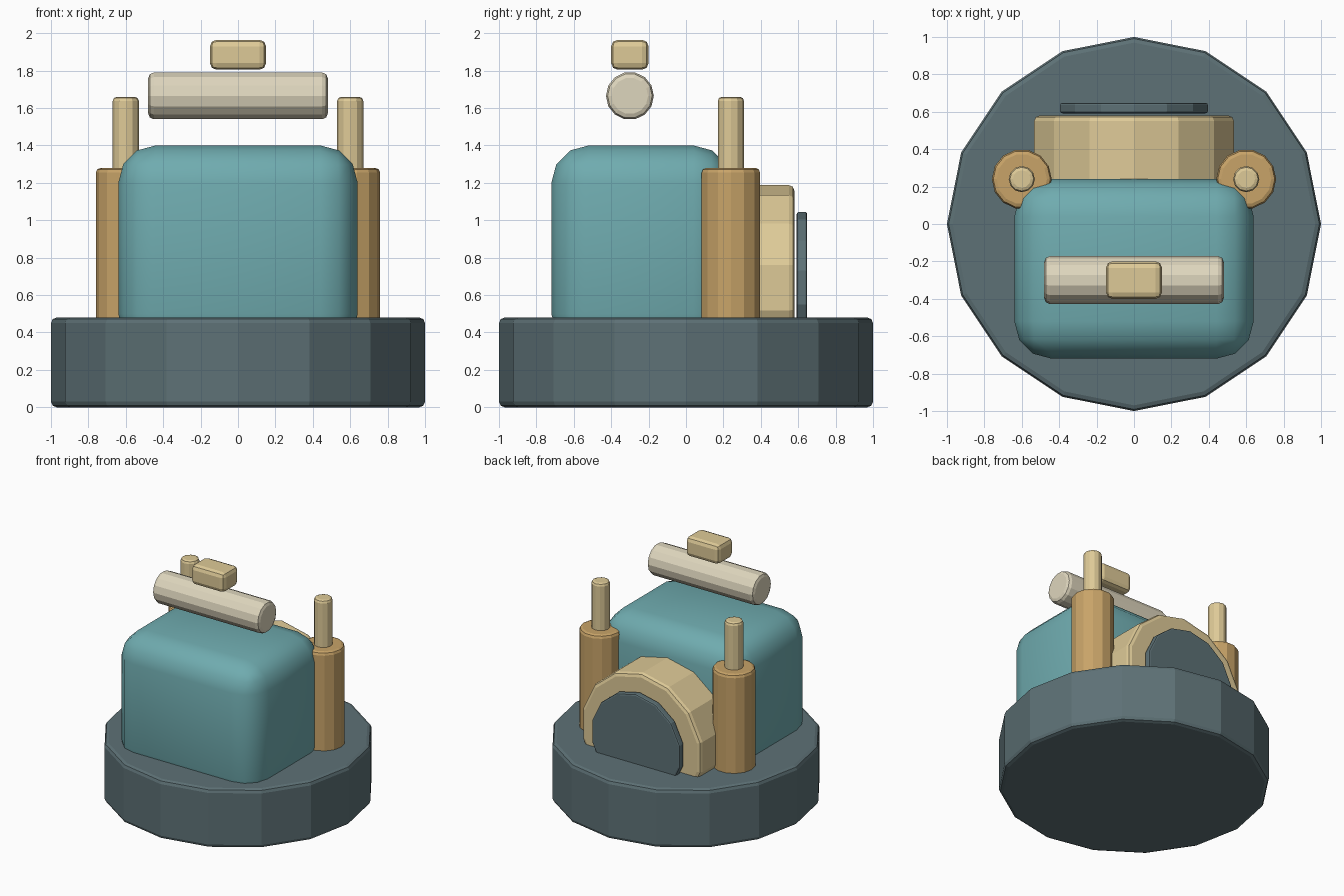
import bpy
from math import pi, radians

if "Cube" in bpy.data.objects:
    bpy.data.objects.remove(bpy.data.objects["Cube"])


def material(name, rgb):
    m = bpy.data.materials.new(name)
    m.diffuse_color = (*rgb, 1)
    m.use_nodes = True
    m.node_tree.nodes["Principled BSDF"].inputs["Base Color"].default_value = m.diffuse_color
    return m


SLATE = material("slate", (0.11, 0.165, 0.18))
TEAL = material("teal", (0.16, 0.41, 0.43))
BRASS = material("brass", (0.58, 0.37, 0.14))
SAND = material("sand", (0.73, 0.59, 0.31))
CREAM = material("cream", (0.73, 0.67, 0.51))


def finish(name, mat, bevel, segments):
    ob = bpy.context.object
    ob.name = name
    ob.data.materials.append(mat)
    bpy.ops.object.transform_apply(location=False, rotation=True, scale=True)
    mod = ob.modifiers.new("bevel", 'BEVEL')
    mod.width = bevel
    mod.segments = segments
    mod.limit_method = 'ANGLE'
    mod.angle_limit = radians(40)
    return ob


def box(name, lo, hi, mat, bevel, segments):
    centre = [(a + b) / 2 for a, b in zip(lo, hi)]
    bpy.ops.mesh.primitive_cube_add(size=1, location=centre)
    bpy.context.object.scale = [b - a for a, b in zip(lo, hi)]
    return finish(name, mat, bevel, segments)


def cylinder(name, centre, r, depth, sides, mat, bevel, rot=(0, 0, 0), segments=1):
    bpy.ops.mesh.primitive_cylinder_add(vertices=sides, radius=r, depth=depth,
                                        location=centre, rotation=rot)
    return finish(name, mat, bevel, segments)


# round base
cylinder("base", (0, 0, 0.24), 1.0, 0.48, 16, SLATE, 0.03, segments=2)

# rounded main body, sunk into the base
box("body", (-0.64, -0.72, 0.3), (0.64, 0.24, 1.4), TEAL, 0.2, 3)
bpy.ops.object.modifier_apply(modifier="bevel")
bpy.ops.object.shade_smooth_by_angle(angle=radians(35))

# side pillars with thin rods on top
for side, x in (("left", -0.6), ("right", 0.6)):
    cylinder(side + "_pillar", (x, 0.24, 0.79), 0.16, 0.98, 14, BRASS, 0.025,
             (0, 0, pi / 2), 2)
    cylinder(side + "_rod", (x, 0.24, 1.43), 0.07, 0.46, 12, SAND, 0.022, segments=2)

# rear drum and its dark cover plate, axis along y
cylinder("rear_drum", (0, 0.35, 0.64), 0.548, 0.46, 14, SAND, 0.03,
         (pi / 2, 0, pi), 2).rotation_euler = (0, 0, 0)
cylinder("rear_plate", (0, 0.62, 0.64), 0.405, 0.056, 14, SLATE, 0.012,
         (pi / 2, 0, pi), 2)

# horizontal roller, axis along x
cylinder("top_roller", (0, -0.3, 1.665), 0.128, 0.96, 14, CREAM, 0.03,
         (0, pi / 2, 0), 2)

# small cap floating above the roller
box("top_cap", (-0.15, -0.4, 1.805), (0.15, -0.2, 1.965), SAND, 0.035, 2)
